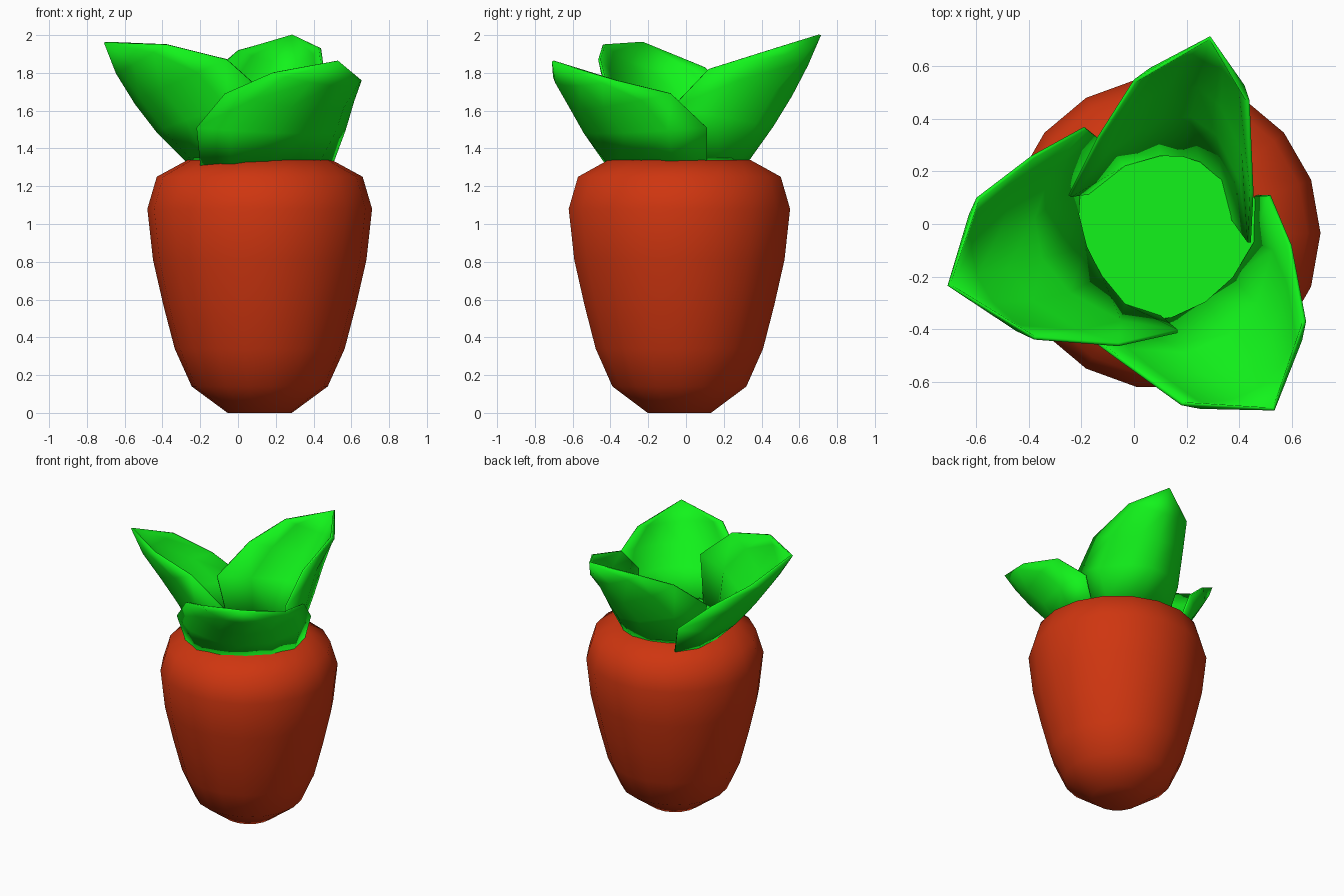
import bpy, bmesh, math
from mathutils import Vector

if "Cube" in bpy.data.objects:
    bpy.data.objects.remove(bpy.data.objects["Cube"])

AXIS = Vector((0.115, -0.035, 0))
SIDES = 18


def material(name, color):
    m = bpy.data.materials.new(name)
    m.diffuse_color = (*color, 1)
    m.use_nodes = True
    m.node_tree.nodes["Principled BSDF"].inputs["Base Color"].default_value = m.diffuse_color
    return m


RED = material("root_red", (0.62, 0.036, 0.005))
GREEN = material("leaf_green", (0.006, 0.90, 0.011))


def make_object(name, bm, mat, angle):
    me = bpy.data.meshes.new(name)
    bm.to_mesh(me)
    bm.free()
    ob = bpy.data.objects.new(name, me)
    bpy.context.collection.objects.link(ob)
    me.materials.append(mat)
    bpy.ops.object.select_all(action='DESELECT')
    ob.select_set(True)
    bpy.context.view_layer.objects.active = ob
    bpy.ops.object.shade_smooth_by_angle(angle=math.radians(angle))
    return ob


def lathe(name, profile, mat, angle):
    """Revolve (radius, z) pairs about the vertical axis and cap both ends."""
    bm = bmesh.new()
    rings = []
    for r, z in profile:
        rings.append([bm.verts.new(AXIS + Vector((r * math.cos(a), r * math.sin(a), z)))
                      for a in (2 * math.pi * i / SIDES for i in range(SIDES))])
    for lo, hi in zip(rings, rings[1:]):
        for i in range(SIDES):
            k = (i + 1) % SIDES
            bm.faces.new((lo[i], lo[k], hi[k], hi[i]))
    bm.faces.new(rings[0][::-1])
    bm.faces.new(rings[-1])
    return make_object(name, bm, mat, angle)


def leaf(name, base, tip, left, right):
    """Cupped leaf, thick at the root and thin at the rim, swept from base to tip."""
    base, tip = Vector(base), Vector(tip)
    out = Vector((tip.x - base.x, tip.y - base.y, 0)).normalized()
    bm = bmesh.new()
    rows, weights = [], []
    for t, l, r in zip((0, 0.28, 0.52, 0.76), left, right):
        l, r = Vector(l), Vector(r)
        keel = base.lerp(tip, t) + out * 0.13 * t * (1 - t)
        mid, half = (l + r) / 2, (r - l) / 2
        row = []
        for a in (math.radians(d) for d in (-90, -55, -25, 0, 25, 55, 90)):
            c = max(0, math.cos(a))
            row.append(bm.verts.new(mid + half * math.sin(a) + (keel - mid) * c ** (1 + t)))
            weights.append(c * (1 - t))
        rows.append(row)
    end = bm.verts.new(tip)
    weights.append(0)
    for lo, hi in zip(rows, rows[1:]):
        for j in range(6):
            bm.faces.new((lo[j], lo[j + 1], hi[j + 1], hi[j]))
    for j in range(6):
        bm.faces.new((rows[-1][j], rows[-1][j + 1], end))
    ob = make_object(name, bm, GREEN, 85)
    group = ob.vertex_groups.new(name="thickness")
    for i, w in enumerate(weights):
        group.add([i], w, 'REPLACE')
    mod = ob.modifiers.new("thickness", 'SOLIDIFY')
    mod.thickness = 0.09
    mod.offset = -1
    mod.vertex_group = group.name
    mod.thickness_vertex_group = 0.15


# Root body
lathe("root", [(0.17, 0), (0.36, 0.14), (0.45, 0.34), (0.51, 0.57), (0.565, 0.81),
               (0.595, 1.08), (0.545, 1.25), (0.38, 1.34)], RED, 60)

# Green crown plate between the leaves
lathe("crown", [(0.37, 1.32), (0.37, 1.35)], GREEN, 30)

# Three leaves; edges run from base to shoulder, left and right as seen from outside
leaf("back_leaf", (0.20, 0.33, 1.33), (0.29, 0.715, 2.0),
     [(0.38, 0.02, 1.33), (0.445, -0.07, 1.62), (0.455, 0.12, 1.82), (0.44, 0.47, 1.93)],
     [(-0.18, 0.12, 1.33), (-0.25, 0.11, 1.60), (-0.14, 0.33, 1.80), (0.0, 0.55, 1.92)])
leaf("left_leaf", (-0.24, -0.12, 1.33), (-0.71, -0.235, 1.96),
     [(-0.14, 0.33, 1.31), (-0.19, 0.37, 1.50), (-0.39, 0.26, 1.68), (-0.60, 0.10, 1.83)],
     [(0.10, -0.36, 1.33), (0.165, -0.415, 1.67), (-0.06, -0.465, 1.87), (-0.38, -0.44, 1.95)])
leaf("front_leaf", (0.31, -0.35, 1.33), (0.535, -0.71, 1.86),
     [(-0.20, -0.33, 1.31), (-0.22, -0.40, 1.51), (-0.07, -0.51, 1.69), (0.18, -0.69, 1.80)],
     [(0.47, 0.11, 1.33), (0.52, 0.11, 1.51), (0.60, -0.08, 1.69), (0.655, -0.37, 1.76)])
